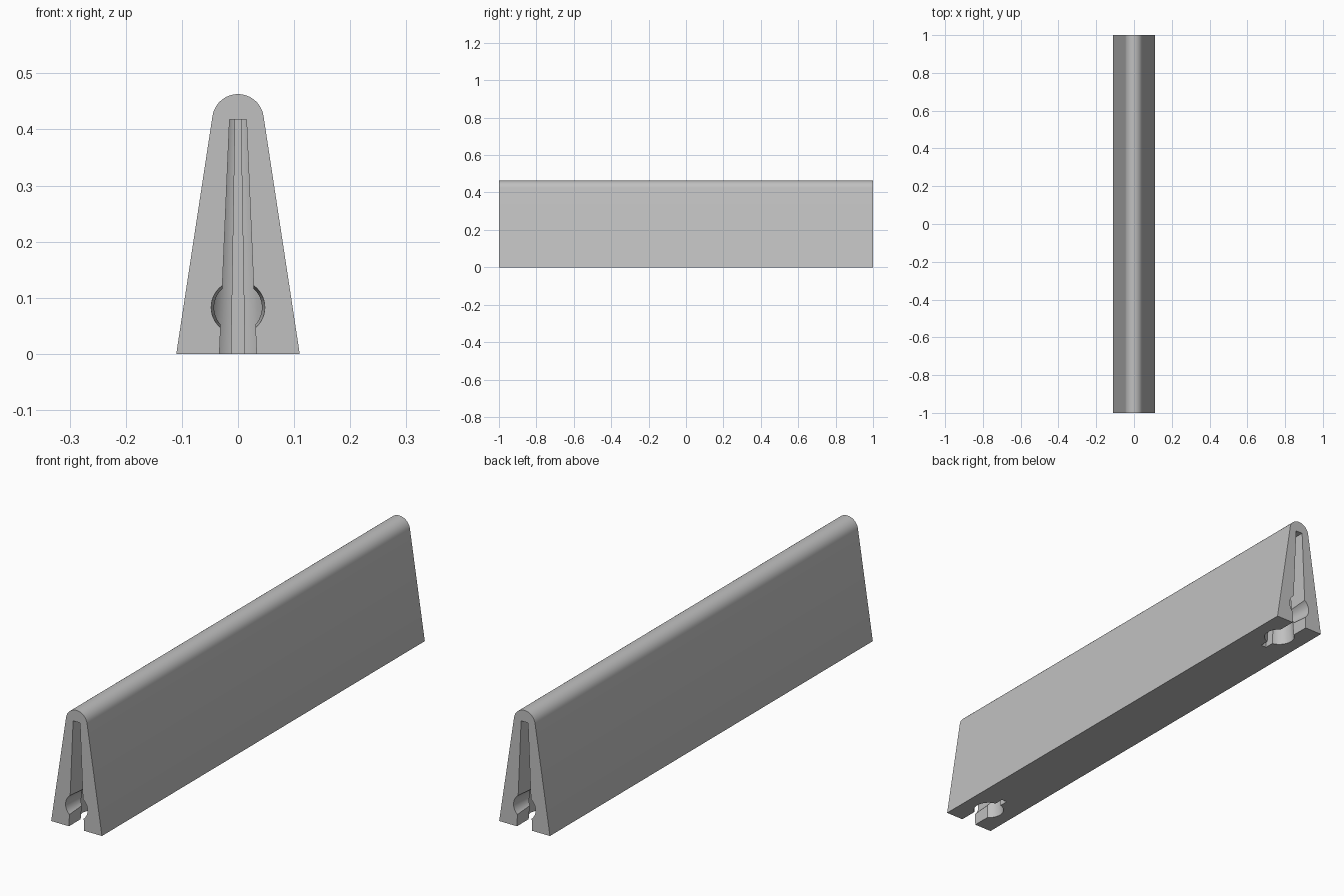
import bpy, bmesh, math
from mathutils import Matrix

cube = bpy.data.objects.get("Cube")
if cube:
    bpy.data.objects.remove(cube, do_unlink=True)

grey = bpy.data.materials.new("plain_grey")
grey.use_nodes = True
colour = (0.53, 0.53, 0.53, 1)
grey.diffuse_color = colour
grey.node_tree.nodes["Principled BSDF"].inputs["Base Color"].default_value = colour

HALF = 1.0        # half length of the stand
SLOT_TOP = 0.418  # ceiling of the end cavities
BELOW = -0.02     # cutters start under the base
HOLE_Y = 0.12     # hole centre, measured from the end


def finish(name, bm):
    bmesh.ops.recalc_face_normals(bm, faces=bm.faces)
    mesh = bpy.data.meshes.new(name)
    bm.to_mesh(mesh)
    bm.free()
    mesh.materials.append(grey)
    obj = bpy.data.objects.new(name, mesh)
    bpy.context.collection.objects.link(obj)
    return obj


def prism(name, profile, y0, y1):
    """Extrude an x-z profile along y."""
    bm = bmesh.new()
    face = bm.faces.new([bm.verts.new((x, y0, z)) for x, z in profile])
    new = bmesh.ops.extrude_face_region(bm, geom=[face])["geom"]
    verts = [v for v in new if isinstance(v, bmesh.types.BMVert)]
    bmesh.ops.translate(bm, verts=verts, vec=(0, y1 - y0, 0))
    return finish(name, bm)


def cone(name, r1, r2, depth, matrix):
    bm = bmesh.new()
    bmesh.ops.create_cone(bm, cap_ends=True, segments=48, radius1=r1,
                          radius2=r2, depth=depth, matrix=matrix)
    return finish(name, bm)


def taper(bottom, top):
    """Trapezoid whose half width runs from bottom (z = 0) to top."""
    low = bottom + (top - bottom) * BELOW / SLOT_TOP
    return [(-low, BELOW), (low, BELOW), (top, SLOT_TOP), (-top, SLOT_TOP)]


# Wedge body with a rounded ridge tangent to its sides
R, RIDGE_Z, LEAN = 0.046, 0.417, math.radians(8.7)
STEPS = 24
profile = [(-0.11, 0), (0.11, 0)]
for i in range(STEPS + 1):
    a = LEAN + (math.pi - 2 * LEAN) * i / STEPS
    profile.append((R * math.cos(a), RIDGE_Z + R * math.sin(a)))
body = prism("wedge_body", profile, -HALF, HALF)

# Cavities in both ends
for side in (-1, 1):
    def at(depth):
        return side * (HALF - depth)

    height = SLOT_TOP - BELOW
    bore_len = HOLE_Y + 0.02
    cutters = [
        prism("entry_slot", taper(0.033, 0.015), at(-0.02), at(HOLE_Y)),
        prism("relief_slot", taper(0.012, 0.005), at(HOLE_Y), at(0.215)),
        cone("upright_hole", 0.0595, 0.026, height,
             Matrix.Translation((0, at(HOLE_Y), BELOW + height / 2))),
        cone("round_bore", 0.049, 0.041, bore_len,
             Matrix.Translation((0, at(HOLE_Y - bore_len / 2), 0.083))
             @ Matrix.Rotation(side * math.pi / 2, 4, "X")),
    ]
    for cutter in cutters:
        cutter.hide_render = True
        mod = body.modifiers.new(cutter.name, "BOOLEAN")
        mod.operation = "DIFFERENCE"
        mod.solver = "EXACT"
        mod.object = cutter
        bpy.context.view_layer.objects.active = body
        bpy.ops.object.modifier_apply(modifier=mod.name)
        bpy.data.objects.remove(cutter, do_unlink=True)

# Smooth the curves, keep the corners sharp
bpy.ops.object.select_all(action="DESELECT")
body.select_set(True)
bpy.context.view_layer.objects.active = body
bpy.ops.object.shade_smooth_by_angle(angle=math.radians(30))
